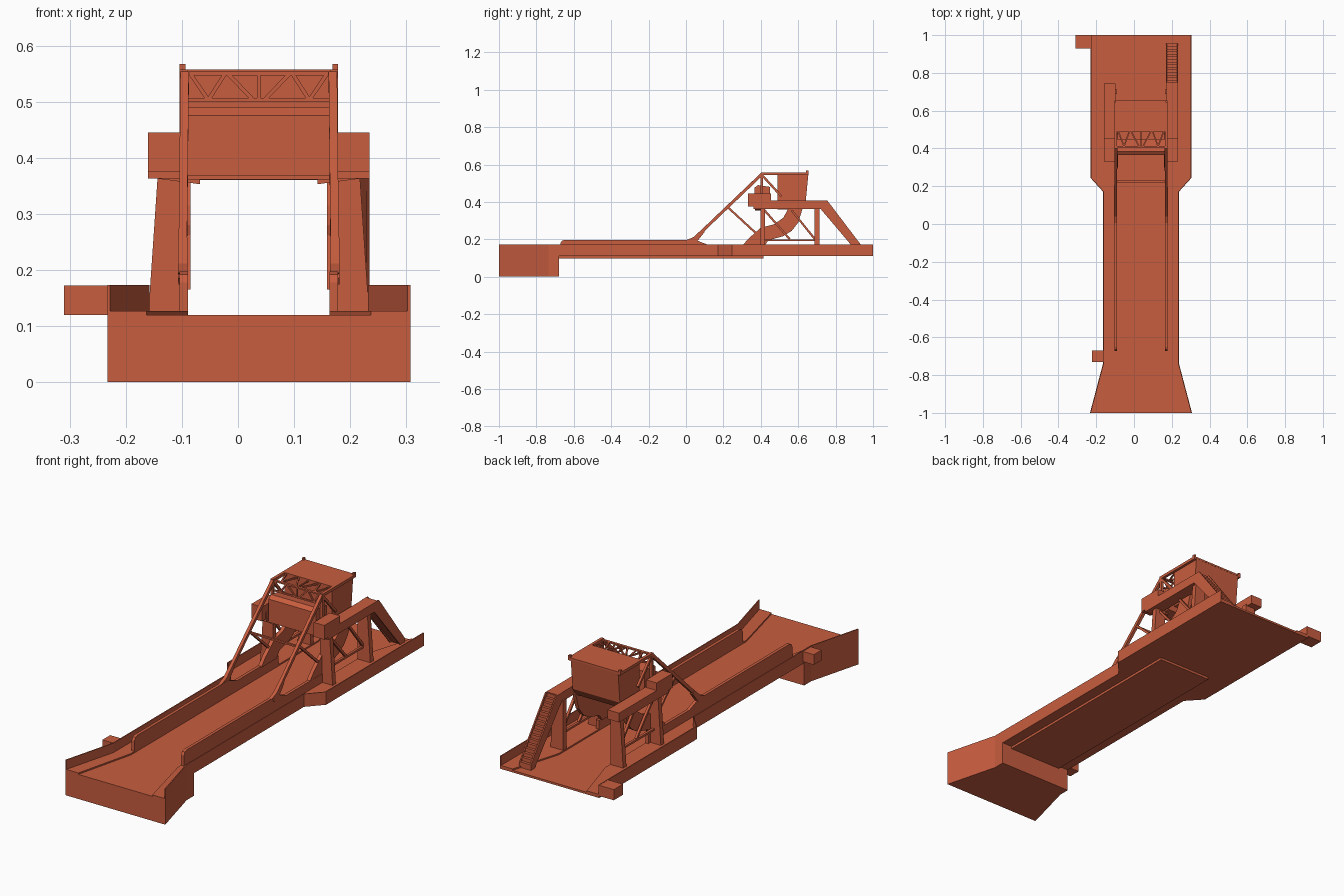
import bpy, bmesh, math
from mathutils import Vector

CX = 0.037  # centre line of the bridge
mat = bpy.data.materials.new("painted_steel")
mat.diffuse_color = (0.58, 0.11, 0.05, 1)


def finish(name, bm):
    bmesh.ops.recalc_face_normals(bm, faces=bm.faces)
    me = bpy.data.meshes.new(name)
    bm.to_mesh(me)
    bm.free()
    me.materials.append(mat)
    ob = bpy.data.objects.new(name, me)
    bpy.context.collection.objects.link(ob)
    return ob


def prism(name, pts, axis, a, b):
    """Extrude a 2D profile from a to b along axis (x: pts are y,z; z: pts are x,y)."""
    bm = bmesh.new()
    place = {"x": lambda p, t: (t, p[0], p[1]),
             "y": lambda p, t: (p[0], t, p[1]),
             "z": lambda p, t: (p[0], p[1], t)}[axis]
    lo = [bm.verts.new(place(p, a)) for p in pts]
    hi = [bm.verts.new(place(p, b)) for p in pts]
    bm.faces.new(lo)
    bm.faces.new(hi)
    n = len(pts)
    for i in range(n):
        bm.faces.new((lo[i], lo[(i + 1) % n], hi[(i + 1) % n], hi[i]))
    return finish(name, bm)


def box(name, x0, x1, y0, y1, z0, z1):
    return prism(name, [(x0, y0), (x1, y0), (x1, y1), (x0, y1)], "z", z0, z1)


def bar(name, p, q, w, h):
    """Rectangular bar between two points."""
    p, q = Vector(p), Vector(q)
    d = (q - p).normalized()
    side = d.cross(Vector((0, 0, 1)))
    side = side.normalized() if side.length > 1e-4 else Vector((1, 0, 0))
    up = side.cross(d)
    bm = bmesh.new()
    corners = [(-1, -1), (1, -1), (1, 1), (-1, 1)]
    r = [[bm.verts.new(e + side * s * w / 2 + up * t * h / 2) for s, t in corners] for e in (p, q)]
    bm.faces.new(r[0])
    bm.faces.new(r[1])
    for i in range(4):
        j = (i + 1) % 4
        bm.faces.new((r[0][i], r[0][j], r[1][j], r[1][i]))
    return finish(name, bm)


def both(pts):
    """Close a right-hand half outline (offset, y) about the centre line."""
    return [(CX + x, y) for x, y in pts] + [(CX - x, y) for x, y in reversed(pts)]


# --- front abutment, decks ---
prism("front_abutment", both([(0.27, -1), (0.2, -0.735), (0.2, -0.68)]), "z", 0, 0.12)
prism("rear_deck", both([(0.2, -0.68), (0.2, 0.17), (0.268, 0.245), (0.268, 1)]), "z", 0.11, 0.12)
box("leaf_underside", CX - 0.145, CX + 0.145, -0.68, 0.415, 0.098, 0.112)
box("kiosk_base_front", -0.222, -0.163, -0.73, -0.67, 0.12, 0.17)
box("kiosk_base_rear", -0.31, -0.23, 0.93, 1.0, 0.12, 0.172)

# --- top frame spanning both sides ---
prism("counterweight", [(0.49, 0.557), (0.655, 0.557), (0.64, 0.4), (0.61, 0.36), (0.49, 0.36)],
      "x", CX - 0.128, CX + 0.128)
box("counterweight_cap", CX - 0.14, CX + 0.14, 0.495, 0.655, 0.548, 0.556)
prism("machinery_beam", [(0.365, 0.362), (0.365, 0.475), (0.385, 0.49), (0.45, 0.48), (0.45, 0.362)],
      "x", CX - 0.128, CX + 0.128)
bar("arm_cross_tie", (CX - 0.13, 0.225, 0.365), (CX + 0.13, 0.225, 0.365), 0.01, 0.008)


# --- lattice panels: upright at the front, flat on top ---
def lattice(name, at):
    w = 0.128
    for v in (0, 1):
        bar(name + "_chord", at(-w, v), at(w, v), 0.007, 0.007)
    bar(name + "_post", at(0, 0), at(0, 1), 0.006, 0.006)
    for s in (-1, 1):
        u = [0.0, 0.035, 0.062, 0.097, 0.125]
        bar(name + "_brace", at(s * 0.01, 0), at(s * 0.055, 1), 0.007, 0.007)
        bar(name + "_brace", at(s * 0.06, 1), at(s * 0.09, 0), 0.007, 0.007)
        bar(name + "_brace", at(s * 0.09, 0), at(s * 0.122, 1), 0.007, 0.007)


lattice("front_lattice", lambda u, v: (CX + u, 0.405, 0.503 + 0.047 * v))
lattice("top_lattice", lambda u, v: (CX + u, 0.41 + 0.085 * v, 0.55))

# --- everything repeated on the left and right ---
for s, side in ((-1, "left"), (1, "right")):
    def X(o):
        return CX + s * o

    def N(part):
        return side + "_" + part

    # thin parapet following the plan outline
    path = [(0.27, -1), (0.2, -0.735), (0.2, 0.17), (0.268, 0.245), (0.268, 1)]
    inner = [(o - 0.005, y) for o, y in reversed(path)]
    prism(N("parapet"), [(X(o), y) for o, y in path + inner], "z", 0.11, 0.173)
    # footpaths
    walk = [(0.267, -1), (0.198, -0.735), (0.198, 0.17), (0.266, 0.245), (0.266, 1),
            (0.2, 1), (0.126, 0.75), (0.126, -0.7), (0.2, -1)]
    prism(N("footpath"), [(X(o), y) for o, y in walk], "z", 0.115, 0.127)

    # lifting girder with rounded ends and curved tail
    prism(N("leaf_girder"), [(-0.672, 0.12), (-0.672, 0.178), (-0.664, 0.192), (-0.65, 0.197),
                             (0.05, 0.197), (0.12, 0.17), (0.44, 0.17), (0.44, 0.12)],
          "x", X(0.126), X(0.141))
    prism(N("curved_tail"), [(0.30, 0.165), (0.335, 0.205), (0.40, 0.262), (0.47, 0.28), (0.52, 0.315),
                             (0.55, 0.37), (0.625, 0.37), (0.60, 0.29), (0.565, 0.245), (0.52, 0.217),
                             (0.44, 0.195), (0.42, 0.165)], "x", X(0.122), X(0.14))

    # triangular lifting frame
    bar(N("lifting_arm"), (X(0.136), 0.02, 0.18), (X(0.132), 0.405, 0.548), 0.015, 0.016)
    prism(N("arm_foot"), [(-0.0, 0.195), (0.04, 0.212), (0.09, 0.258), (0.1, 0.24), (0.06, 0.19)],
          "x", X(0.127), X(0.144))
    bar(N("arm_strut"), (X(0.134), 0.225, 0.37), (X(0.134), 0.41, 0.2), 0.01, 0.011)
    bar(N("frame_post"), (X(0.134), 0.405, 0.2), (X(0.134), 0.405, 0.55), 0.014, 0.014)
    bar(N("top_chord"), (X(0.134), 0.4, 0.55), (X(0.134), 0.655, 0.55), 0.014, 0.014)
    bar(N("frame_diagonal"), (X(0.134), 0.405, 0.545), (X(0.134), 0.51, 0.43), 0.011, 0.012)
    box(N("end_pin"), X(0.131), X(0.141), 0.642, 0.655, 0.55, 0.567)

    # tower: tapered legs, braces, walkway beam
    for y0, y1, leg in ((0.397, 0.422, "front_leg"), (0.688, 0.713, "rear_leg")):
        prism(N(leg), [(X(0.128), 0.12), (X(0.197), 0.12), (X(0.18), 0.37), (X(0.128), 0.37)],
              "y", y0, y1)
    bar(N("tower_brace"), (X(0.155), 0.42, 0.355), (X(0.155), 0.555, 0.2), 0.012, 0.011)
    bar(N("tower_brace"), (X(0.155), 0.565, 0.355), (X(0.155), 0.69, 0.2), 0.012, 0.011)
    bar(N("tower_tie"), (X(0.155), 0.41, 0.195), (X(0.155), 0.7, 0.195), 0.012, 0.01)
    box(N("walkway_beam"), X(0.135), X(0.197), 0.36, 0.745, 0.363, 0.408)
    box(N("walkway_box"), X(0.14), X(0.197), 0.332, 0.455, 0.375, 0.445)
    prism(N("walkway_bracket"), [(X(0.197), 0.365), (X(0.105), 0.353), (X(0.105), 0.367), (X(0.135), 0.385),
                                 (X(0.197), 0.38)], "y", 0.37, 0.42)

# --- stairway on the right ---
y0, z0, y1, z1 = 0.735, 0.405, 0.955, 0.13
n = 16
dy, dz = (y1 - y0) / n, (z1 - z0) / n
profile = []
for i in range(n):
    profile += [(y0 + i * dy, z0 + i * dz), (y0 + (i + 1) * dy, z0 + i * dz)]
profile += [(y1, 0.12), (y1 - 0.02, 0.12), (y0 - 0.02, z0 - 0.035)]
prism("stair_steps", profile, "x", 0.176, 0.228)
for x in (0.17, 0.228):
    prism("stair_stringer", [(y0 - 0.02, 0.408), (y0 + 0.02, 0.408), (y1, 0.145), (y1, 0.12),
                             (y1 - 0.03, 0.12), (y0 - 0.02, 0.368)], "x", x, x + 0.006)
